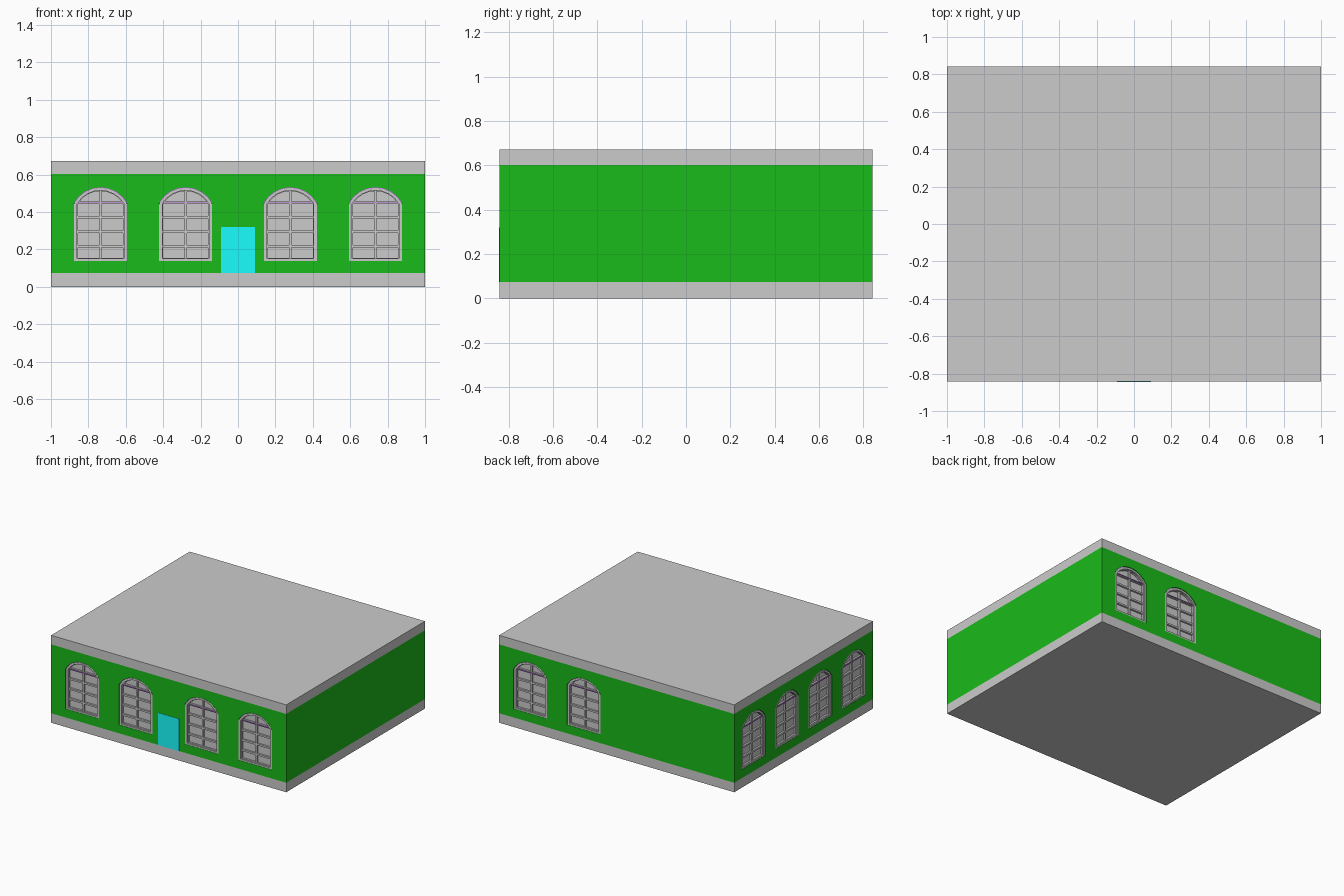
import bpy, bmesh
from math import asin, sin, cos, pi, radians, sqrt
from mathutils import Matrix

if "Cube" in bpy.data.objects:
    bpy.data.objects.remove(bpy.data.objects["Cube"])

W, D = 1.0, 0.842                  # half width and half depth
BASE, EAVE, TOP = 0.073, 0.602, 0.672
T = 0.035                          # wall thickness
SILL, SPRING, HALF = 0.139, 0.449, 0.1417
RISE = 0.083
R = (HALF**2 + RISE**2) / (2 * RISE)
ZC = SPRING + RISE - R             # arch centre height


def material(name, rgb):
    m = bpy.data.materials.new(name)
    m.diffuse_color = (*rgb, 1)
    m.use_nodes = True
    m.node_tree.nodes["Principled BSDF"].inputs["Base Color"].default_value = m.diffuse_color
    return m


GREEN = material("green_paint", (0.01, 0.5, 0.01))
CYAN = material("cyan_paint", (0.01, 1.0, 1.0))
PURPLE = material("purple_paint", (0.5, 0.1, 0.8))


def plate(name, loops, z0, z1, matrix, mat=None):
    """Flat shape (outline plus hole loops) extruded from z0 to z1."""
    cu = bpy.data.curves.new(name, 'CURVE')
    cu.dimensions, cu.fill_mode = '2D', 'BOTH'
    cu.extrude = (z1 - z0) / 2
    for pts in loops:
        sp = cu.splines.new('POLY')
        sp.points.add(len(pts) - 1)
        for p, (x, y) in zip(sp.points, pts):
            p.co = (x, y, 0, 1)
        sp.use_cyclic_u = True
    tmp = bpy.data.objects.new(name + "_curve", cu)
    bpy.context.collection.objects.link(tmp)
    dg = bpy.context.evaluated_depsgraph_get()
    me = bpy.data.meshes.new_from_object(tmp.evaluated_get(dg))
    bpy.data.objects.remove(tmp)
    bm = bmesh.new()
    bm.from_mesh(me)
    bmesh.ops.remove_doubles(bm, verts=bm.verts, dist=1e-5)
    bmesh.ops.recalc_face_normals(bm, faces=bm.faces)
    bm.transform(Matrix.Translation((0, 0, (z0 + z1) / 2)))
    for f in bm.faces:
        f.smooth = False
    bm.to_mesh(me)
    bm.free()
    me.materials.clear()
    if mat:
        me.materials.append(mat)
    ob = bpy.data.objects.new(name, me)
    ob.matrix_world = matrix
    bpy.context.collection.objects.link(ob)
    return ob


def rect(x0, x1, y0, y1):
    return [(x0, y0), (x1, y0), (x1, y1), (x0, y1)]


def arc(r, a0, a1, n):
    return [(r * cos(a0 + (a1 - a0) * i / n), ZC + r * sin(a0 + (a1 - a0) * i / n))
            for i in range(n + 1)]


def arch(r, half, bottom):
    """Window outline: straight sides under a segmental arch."""
    a = asin(sqrt(r * r - half * half) / r)
    return [(-half, bottom), (half, bottom)] + arc(r, a, pi - a, 8)


def shift(loop, dx):
    return [(x + dx, y) for x, y in loop]


def pane_loops(edge, bar):
    """Two columns of panes: four rows plus the arched top row."""
    x0, x1 = bar / 2, HALF - edge
    rows = [SILL + (SPRING - SILL) * i / 4 for i in range(5)]
    loops = []
    for i in range(4):
        lo = rows[i] + (edge * 0.7 if i == 0 else bar / 2)
        loops.append(rect(x0, x1, lo, rows[i + 1] - bar / 2))
    r, low = R - edge, SPRING + bar / 2
    a0 = asin((low - ZC) / r)
    loops.append([(x0, low)] + arc(r, a0, pi / 2 - asin(x0 / r), 4))
    return loops + [[(-x, y) for x, y in l[::-1]] for l in loops]


def window(side, cx, face):
    m = face @ Matrix.Translation((cx, 0, 0))
    # outer frame, stepped glazing bars, glass
    plate(side + "_window_frame",
          [arch(R - 0.003, HALF, SILL), arch(R - 0.017, HALF - 0.017, SILL + 0.012)],
          -T, -0.002, m)
    plate(side + "_window_bars",
          [arch(R - 0.012, HALF - 0.012, SILL + 0.008)] + pane_loops(0.021, 0.013),
          -0.03, -0.012, m)
    plate(side + "_window_glass", [arch(R - 0.014, HALF - 0.014, SILL + 0.01)],
          -0.033, -0.026, m)
    # thin lining showing above the frame arch
    plate(side + "_arch_lining", [arch(R, HALF, SPRING - 0.002),
          arch(R - 0.008, HALF - 0.008, SPRING + 0.002)], -0.03, -0.008, m, PURPLE)


# Four facades: name, turn, distance, half length, window centres
sides = [
    ("front", 0, D, W, (-0.735, -0.28, 0.28, 0.735)),
    ("back", 180, D, W, (-0.735, -0.28)),
    ("left", -90, W, D - T, (-0.607, -0.202, 0.202, 0.607)),
    ("right", 90, W, D - T, ()),
]
for side, turn, dist, half, centres in sides:
    face = (Matrix.Rotation(radians(turn), 4, 'Z') @ Matrix.Translation((0, -dist, 0))
            @ Matrix.Rotation(radians(90), 4, 'X'))
    holes = [shift(arch(R, HALF, SILL), c) for c in centres]
    plate(side + "_wall", [rect(-half, half, BASE, EAVE)] + holes, -T, 0, face, GREEN)
    for c in centres:
        window(side, c, face)
    if side == "front":
        plate("door", [rect(-0.09, 0.09, BASE, 0.32)], -0.01, 0.002, face, CYAN)

# Foundation and roof slabs
flat = Matrix.Identity(4)
plate("foundation", [rect(-W, W, -D, D)], 0, BASE, flat)
plate("roof_slab", [rect(-W, W, -D, D)], EAVE, TOP, flat)
